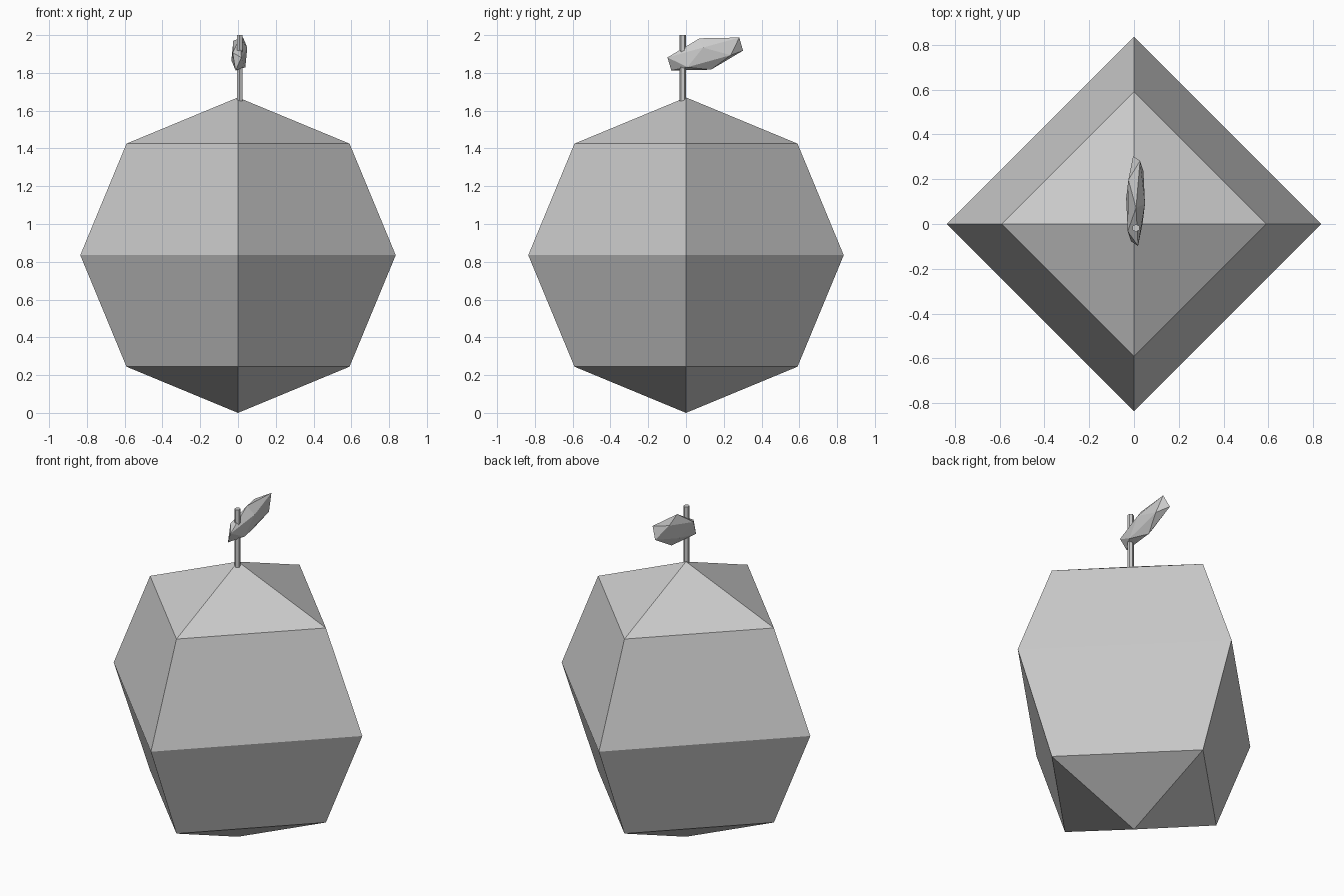
import bpy
import bmesh
from mathutils import Matrix, Vector

cube = bpy.data.objects.get("Cube")
if cube:
    bpy.data.objects.remove(cube, do_unlink=True)

# One plain colour for every part
grey = bpy.data.materials.new("light grey")
grey.use_nodes = True
colour = (0.6, 0.6, 0.6, 1)
grey.diffuse_color = colour
for node in grey.node_tree.nodes:
    if node.type == "BSDF_PRINCIPLED":
        node.inputs["Base Color"].default_value = colour


def finish(bm, name, location):
    """Turn a bmesh into a flat-shaded object."""
    bmesh.ops.recalc_face_normals(bm, faces=bm.faces)
    mesh = bpy.data.meshes.new(name)
    bm.to_mesh(mesh)
    bm.free()
    mesh.materials.append(grey)
    obj = bpy.data.objects.new(name, mesh)
    obj.location = location
    bpy.context.collection.objects.link(obj)
    return obj


# Fruit body: coarse four-sided sphere with corners on the axes
radius = 0.835
bm = bmesh.new()
bmesh.ops.create_uvsphere(bm, u_segments=4, v_segments=4, radius=radius)
finish(bm, "fruit_body", (0, 0, radius))

# Stem: thin six-sided rod
bottom, top = 1.65, 2.0
bm = bmesh.new()
bmesh.ops.create_cone(bm, cap_ends=True, segments=6, radius1=0.0175,
                      radius2=0.0175, depth=top - bottom)
finish(bm, "stem", (0.009, -0.018, (bottom + top) / 2))

# Leaf: stretched, tilted twenty-sided ball, given by half of its corners
half = [(-0.011, 0.2, 0.018), (0.02, 0.18, 0.087), (0.002, -0.03, 0.083),
        (0.042, -0.012, 0.034), (0.035, 0.135, -0.006), (0.032, -0.095, -0.07)]
bm = bmesh.new()
for corner in half:
    for side in (1, -1):
        bm.verts.new(Vector(corner) * side)
bmesh.ops.convex_hull(bm, input=bm.verts)
finish(bm, "leaf", (0.007, 0.102, 1.9))
